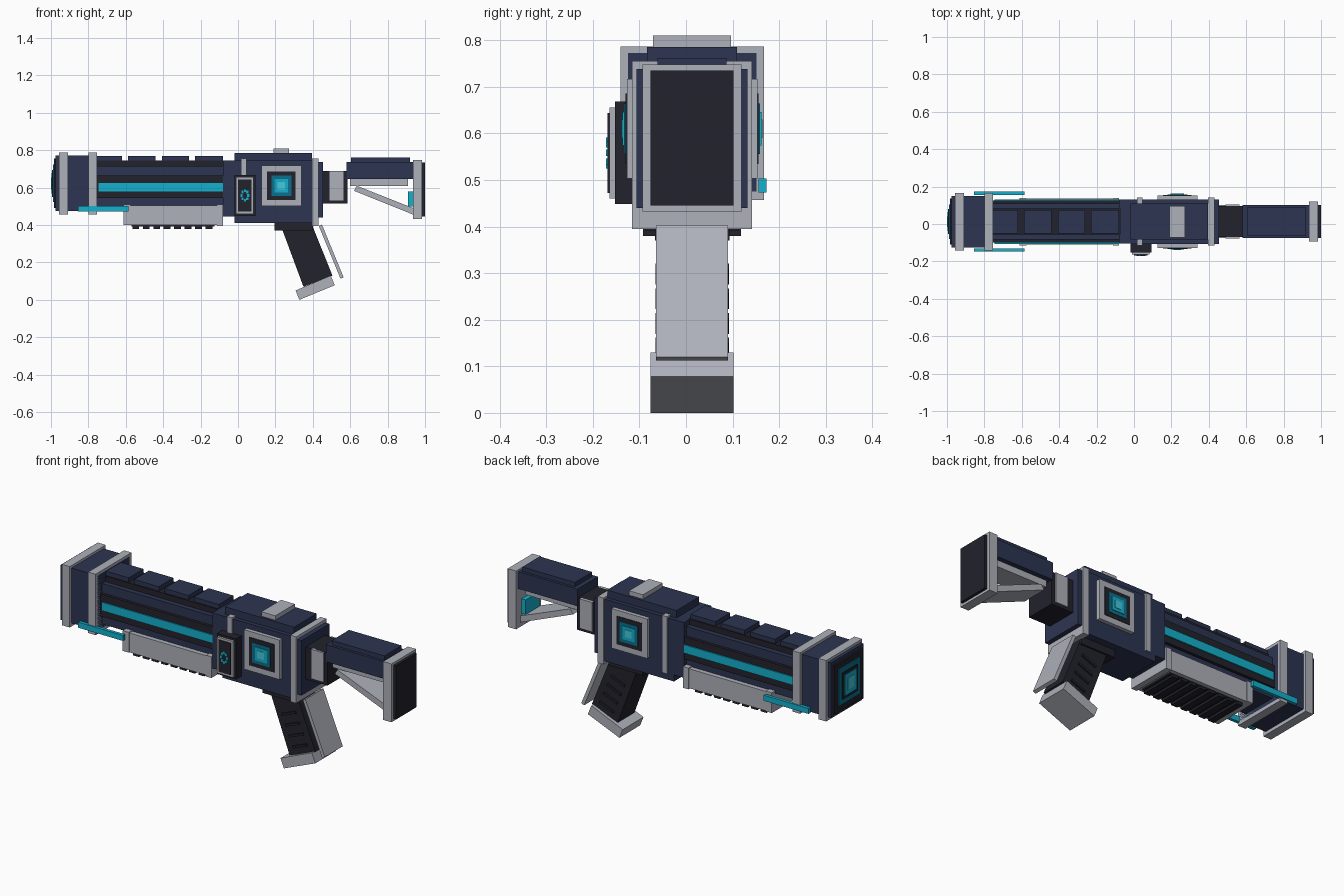
import bpy, bmesh, math

cube = bpy.data.objects.get("Cube")
if cube:
    bpy.data.objects.remove(cube, do_unlink=True)

YC = 0.013  # centre plane of the whole body


def lin(c):
    c /= 255
    return c / 12.92 if c <= 0.04045 else ((c + 0.055) / 1.055) ** 2.4


def material(name, r, g, b):
    m = bpy.data.materials.new(name)
    m.use_nodes = True
    col = (lin(r), lin(g), lin(b), 1)
    m.diffuse_color = col
    m.node_tree.nodes["Principled BSDF"].inputs["Base Color"].default_value = col
    return m


NAVY = material("navy", 44, 53, 82)
BLACK = material("charcoal", 34, 34, 44)
GREY = material("light_grey", 174, 177, 186)
TEAL_D = material("deep_teal", 10, 112, 140)
TEAL = material("teal", 20, 176, 205)
TEAL_L = material("pale_teal", 70, 200, 220)


def prism(name, pts, y0, y1, mat):
    """Extrude an x/z outline between two depths."""
    bm = bmesh.new()
    face = bm.faces.new([bm.verts.new((x, y0, z)) for x, z in pts])
    ext = bmesh.ops.extrude_face_region(bm, geom=[face])["geom"]
    bmesh.ops.translate(bm, vec=(0, y1 - y0, 0),
                        verts=[v for v in ext if isinstance(v, bmesh.types.BMVert)])
    bmesh.ops.recalc_face_normals(bm, faces=bm.faces)
    me = bpy.data.meshes.new(name)
    bm.to_mesh(me)
    bm.free()
    me.materials.append(mat)
    ob = bpy.data.objects.new(name, me)
    bpy.context.collection.objects.link(ob)
    return ob


def rect(x0, x1, z0, z1):
    return [(x0, z0), (x1, z0), (x1, z1), (x0, z1)]


def box(name, x0, x1, z0, z1, half, mat):
    """Box centred on the body's middle plane."""
    return prism(name, rect(x0, x1, z0, z1), YC - half, YC + half, mat)


def sides(name, x0, x1, z0, z1, inner, outer, mat):
    """The same plate on both sides of the body."""
    for tag, s in (("right", -1), ("left", 1)):
        prism(f"{name}_{tag}", rect(x0, x1, z0, z1), YC + s * inner, YC + s * outer, mat)


# Muzzle block, its two collars and stepped end cap
box("muzzle_block", -0.975, -0.755, 0.475, 0.773, 0.138, NAVY)
box("muzzle_collar_front", -0.957, -0.91, 0.457, 0.787, 0.154, GREY)
box("muzzle_collar_rear", -0.80, -0.755, 0.457, 0.787, 0.154, GREY)
for i, (x, hz, hy, m) in enumerate([
        (-0.985, 0.133, 0.122, BLACK), (-0.990, 0.100, 0.092, TEAL_D),
        (-0.994, 0.072, 0.066, BLACK), (-0.997, 0.055, 0.050, TEAL),
        (-1.0, 0.032, 0.028, TEAL_L)]):
    box(f"muzzle_face_{i}", x, -0.97, 0.623 - hz, 0.623 + hz, hy, m)

# Barrel: dark spine, navy casing, dark side band and glowing strip
box("barrel_spine", -0.76, -0.07, 0.52, 0.745, 0.070, BLACK)
box("barrel_casing", -0.76, -0.07, 0.495, 0.715, 0.097, NAVY)
box("barrel_side_band", -0.76, -0.07, 0.545, 0.665, 0.113, BLACK)
sides("glow_strip", -0.745, -0.08, 0.58, 0.625, 0.105, 0.119, TEAL)
for i, (a, b) in enumerate([(-0.755, -0.62), (-0.587, -0.44), (-0.405, -0.262), (-0.23, -0.08)]):
    box(f"barrel_top_rib_{i}", a, b, 0.74, 0.769, 0.063, NAVY)

# Teal rods beside the muzzle
sides("side_rod", -0.855, -0.585, 0.473, 0.503, 0.143, 0.160, TEAL)

# Fore grip under the barrel with dark ridges
box("fore_grip", -0.595, -0.10, 0.40, 0.505, 0.122, GREY)
box("fore_grip_front_cap", -0.612, -0.575, 0.40, 0.51, 0.127, GREY)
box("fore_grip_rear_cap", -0.112, -0.08, 0.395, 0.51, 0.127, GREY)
box("ridge_base", -0.57, -0.125, 0.392, 0.402, 0.100, BLACK)
for i in range(8):
    x = -0.565 + i * 0.056
    box(f"fore_grip_ridge_{i}", x, x + 0.036, 0.38, 0.395, 0.105, BLACK)

# Receiver
box("receiver_front", -0.08, -0.02, 0.445, 0.745, 0.118, NAVY)
box("receiver_body", -0.02, 0.40, 0.41, 0.745, 0.119, NAVY)
box("receiver_top", -0.02, 0.395, 0.74, 0.786, 0.097, NAVY)
box("receiver_front_band", 0.015, 0.045, 0.445, 0.755, 0.129, GREY)
box("receiver_rear_band", 0.395, 0.43, 0.395, 0.755, 0.129, GREY)
box("receiver_rear", 0.43, 0.455, 0.44, 0.738, 0.119, NAVY)
box("top_sight_block", 0.19, 0.273, 0.78, 0.81, 0.084, GREY)

# Square glowing emblem on both sides, stepped outward
for i, (h, out, m) in enumerate([
        (0.107, 0.140, GREY), (0.076, 0.143, BLACK), (0.054, 0.146, TEAL_D),
        (0.036, 0.149, TEAL), (0.020, 0.151, TEAL_L)]):
    sides(f"emblem_{i}", 0.232 - h, 0.232 + h, 0.61 - h, 0.61 + h, 0.11, out, m)

# Control panel on the right side only
for name, hx, hz, y, m in [("control_box", 0.057, 0.110, -0.152, BLACK),
                           ("control_frame", 0.047, 0.098, -0.164, GREY),
                           ("control_screen", 0.036, 0.086, -0.168, BLACK)]:
    prism(name, rect(0.037 - hx, 0.037 + hx, 0.558 - hz, 0.558 + hz), y, -0.10, m)
for i in range(8):  # small dotted ring on the screen
    a = i * math.pi / 4
    x, z = 0.037 + 0.018 * math.sin(a), 0.558 + 0.026 * math.cos(a)
    prism(f"screen_dot_{i}", rect(x - 0.006, x + 0.006, z - 0.007, z + 0.007),
          -0.172, -0.167, TEAL)

# Neck between receiver and stock
box("neck", 0.45, 0.585, 0.515, 0.69, 0.083, BLACK)
sides("neck_plate", 0.49, 0.565, 0.53, 0.69, 0.075, 0.090, GREY)

# Stock: arm, underside rail, strut, butt plate and pad
box("stock_arm", 0.58, 0.94, 0.645, 0.738, 0.088, NAVY)
box("stock_arm_top", 0.605, 0.92, 0.735, 0.762, 0.074, NAVY)
box("stock_rail", 0.60, 0.91, 0.61, 0.647, 0.062, GREY)
prism("stock_strut", [(0.62, 0.583), (0.938, 0.455), (0.938, 0.49), (0.635, 0.61)],
      YC - 0.07, YC + 0.07, GREY)
box("stock_light", 0.91, 0.938, 0.50, 0.58, 0.06, TEAL)
box("butt_plate", 0.935, 0.985, 0.432, 0.748, 0.106, GREY)
box("butt_pad", 0.98, 1.0, 0.445, 0.735, 0.089, BLACK)

# Pistol grip with ridges, foot and back guard
box("grip_mount", 0.195, 0.40, 0.37, 0.415, 0.080, BLACK)
prism("grip", [(0.235, 0.38), (0.35, 0.07), (0.505, 0.13), (0.40, 0.39)],
      YC - 0.071, YC + 0.071, BLACK)
ca, sa = math.cos(math.radians(22)), math.sin(math.radians(22))
for i in range(4):
    cx, cz = 0.348 + i * 0.0222, 0.298 - i * 0.053
    pts = [(cx + u * ca - w * sa, cz + u * sa + w * ca)
           for u, w in ((-0.045, -0.006), (0.045, -0.006), (0.045, 0.006), (-0.045, 0.006))]
    prism(f"grip_ridge_{i}", pts, YC - 0.079, YC + 0.079, BLACK)
prism("grip_foot", [(0.308, 0.05), (0.328, 0.0), (0.517, 0.078), (0.496, 0.13)],
      YC - 0.089, YC + 0.089, GREY)
prism("grip_back_guard", [(0.432, 0.395), (0.548, 0.113), (0.565, 0.12), (0.449, 0.402)],
      YC - 0.077, YC + 0.077, GREY)
